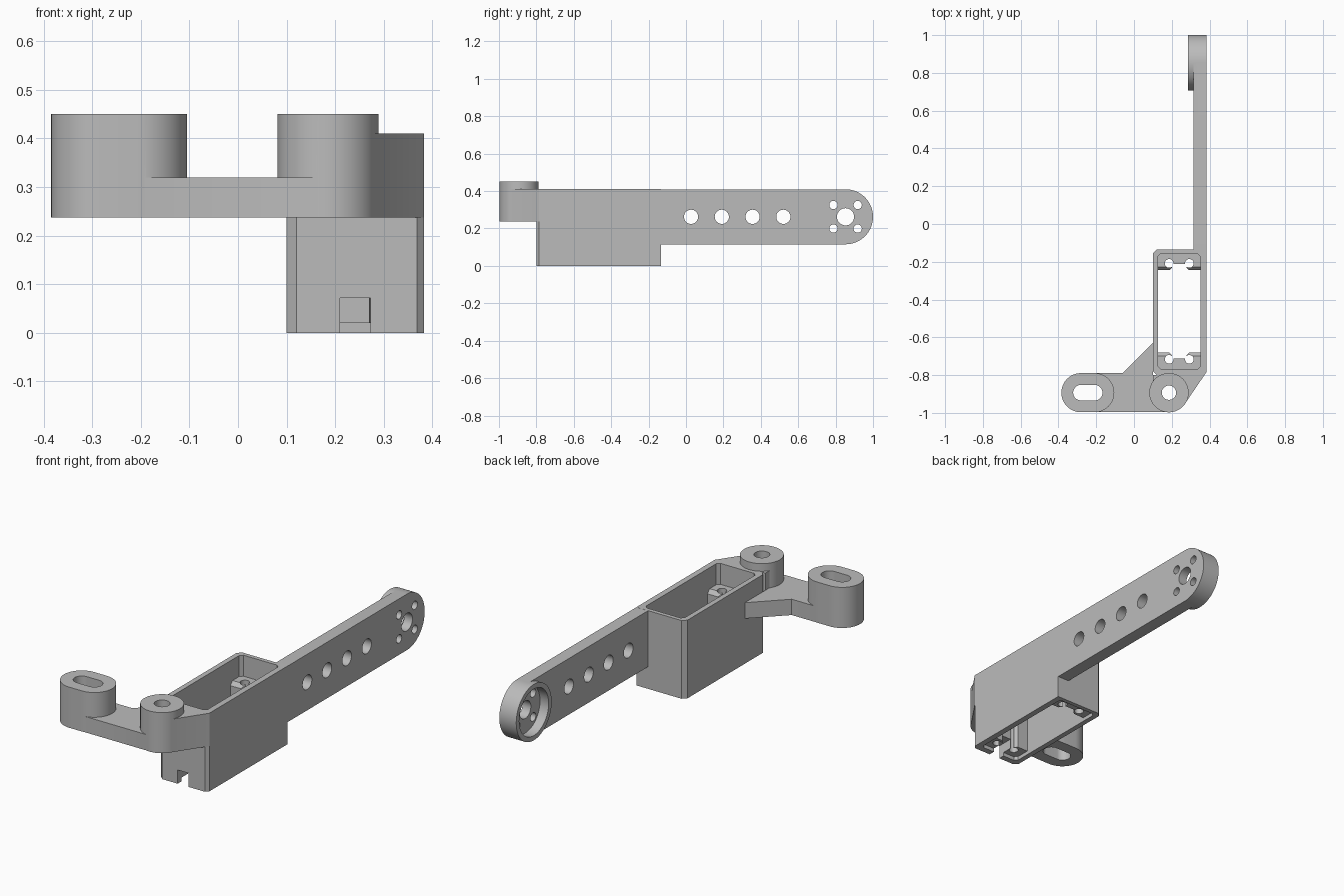
import bpy, bmesh
from math import cos, sin, pi, radians

cube = bpy.data.objects.get("Cube")
if cube:
    bpy.data.objects.remove(cube, do_unlink=True)

grey = bpy.data.materials.new("plain grey")
grey.use_nodes = True
grey.diffuse_color = (0.5, 0.5, 0.5, 1)
grey.node_tree.nodes["Principled BSDF"].inputs["Base Color"].default_value = (0.5, 0.5, 0.5, 1)


def prism(name, pts, lo, hi, axis="z"):
    """Extrude a closed outline: (x, y) along z, (y, z) along x, (x, z) along y."""
    place = {"z": lambda a, b, t: (a, b, t),
             "x": lambda a, b, t: (t, a, b),
             "y": lambda a, b, t: (a, t, b)}[axis]
    bm = bmesh.new()
    face = bm.faces.new([bm.verts.new(place(a, b, lo)) for a, b in pts])
    ext = bmesh.ops.extrude_face_region(bm, geom=[face])
    for v in ext["geom"]:
        if isinstance(v, bmesh.types.BMVert):
            v.co["xyz".index(axis)] = hi
    bmesh.ops.recalc_face_normals(bm, faces=bm.faces)
    mesh = bpy.data.meshes.new(name)
    bm.to_mesh(mesh)
    bm.free()
    mesh.materials.append(grey)
    ob = bpy.data.objects.new(name, mesh)
    bpy.context.collection.objects.link(ob)
    return ob


def arc(cx, cy, r, a0, a1, n=32):
    angles = [radians(a0 + (a1 - a0) * i / n) for i in range(n + 1)]
    return [(cx + r * cos(a), cy + r * sin(a)) for a in angles]


def circle(cx, cy, r, n=48):
    return arc(cx, cy, r, 0, 360, n)[:-1]


def stadium(x0, x1, cy, r):
    return arc(x0, cy, r, 90, 270) + arc(x1, cy, r, -90, 90)


def rect(x0, x1, y0, y1, c=0.0):
    """Rectangle with optional corner chamfers."""
    if not c:
        return [(x0, y0), (x1, y0), (x1, y1), (x0, y1)]
    return [(x0 + c, y0), (x1 - c, y0), (x1, y0 + c), (x1, y1 - c),
            (x1 - c, y1), (x0 + c, y1), (x0, y1 - c), (x0, y0 + c)]


def combine(ob, others, operation):
    """Apply a boolean with each helper and remove the helper."""
    for other in others:
        other.hide_render = True
        mod = ob.modifiers.new("bool", "BOOLEAN")
        mod.operation, mod.solver, mod.object = operation, "EXACT", other
        bpy.context.view_layer.objects.active = ob
        bpy.ops.object.modifier_apply(modifier=mod.name)
        bpy.data.objects.remove(other, do_unlink=True)


OUT, TOP = 0.383, 0.41          # outer face and top of the box and arm
PY, PZ, PR = 0.853, 0.2625, 0.147  # pivot end of the arm
FY = -0.893                     # centre line of the mounting feet
FZ = 0.237                      # underside of the mounting plate

# Long arm with rounded pivot end, raised rim and recess
arm = prism("arm", [(-0.135, PZ - PR), *arc(PY, PZ, PR, -90, 90), (-0.135, PZ + PR)],
            0.315, OUT, "x")
combine(arm, [prism("rim", circle(PY, PZ, PR, 64), 0.285, 0.35, "x")], "UNION")
cuts = [prism("recess", circle(PY, PZ, 0.122), 0.2, 0.335, "x")]
holes = [(PY, PZ, 0.046)]
holes += [(PY + 0.065 * i, PZ + 0.063 * j, 0.022) for i in (-1, 1) for j in (-1, 1)]
holes += [(0.027 + 0.1645 * i, PZ, 0.038) for i in range(4)]
cuts += [prism("hole", circle(y, z, r, 32), 0.2, 0.5, "x") for y, z, r in holes]
combine(arm, cuts, "DIFFERENCE")

# Open motor box, chamfered at its free vertical edges
box = prism("motor_box", [(0.12, -0.80), (0.368, -0.80), (OUT, -0.785), (OUT, -0.135),
                          (0.12, -0.135), (0.10, -0.155), (0.10, -0.78)], 0, TOP)
combine(box, [prism("cavity", rect(0.127, 0.352, -0.768, -0.157, 0.015), -0.1, 0.6),
              prism("cable_notch", rect(0.21, 0.273, -0.1, 0.072), -0.9, -0.7, "y")],
        "DIFFERENCE")

# Screw blocks at both ends of the box, each with a central channel and two holes
MID = -0.4625
for name, s in (("front_screw_block", -1), ("back_screw_block", 1)):
    wall, bridge, tip = (MID + s * d for d in (0.306, 0.25, 0.218))
    block = prism(name, [(wall, 0.02), (tip, 0.02), (tip, 0.28),
                         (tip + s * 0.018, 0.30), (wall, 0.30)], 0.127, 0.352, "x")
    far = MID + s * 0.15
    cuts = [prism("channel", [(0.202, bridge), (0.277, bridge), (0.277, tip + s * 0.014),
                              (0.291, tip), (0.291, far), (0.188, far), (0.188, tip),
                              (0.202, tip + s * 0.014)], -0.1, 0.5)]
    cuts += [prism("hole", circle(x, MID + s * 0.254, 0.023, 24), -0.1, 0.5)
             for x in (0.186, 0.293)]
    if s < 0:
        cuts.append(prism("notch", rect(0.21, 0.273, -0.1, 0.072), -0.9, -0.6, "y"))
    combine(block, cuts, "DIFFERENCE")

# Mounting plate with gusset, round foot and slotted foot
plate = prism("mounting_plate", [(-0.24, -0.995), (0.185, -0.995), (0.25, -0.97),
                                 (0.274, -0.945), (OUT, -0.785), (0.368, -0.80),
                                 (0.10, -0.80), (0.10, -0.63),
                                 (-0.06, -0.79), (-0.24, -0.79)], FZ, 0.32)
gusset = prism("gusset", [(0.10, -0.80), (0.10, FY), (0.185, FY), (0.274, -0.945),
                          (OUT, -0.785), (0.368, -0.80)], FZ, TOP)
round_foot = prism("round_foot", circle(0.185, FY, 0.104, 64), FZ, 0.45)
slot_foot = prism("slot_foot", stadium(-0.281, -0.208, FY, 0.1035), FZ, 0.45)
combine(plate, [gusset, round_foot, slot_foot], "UNION")
combine(plate, [prism("bolt_hole", circle(0.185, FY, 0.038, 32), 0, 0.6),
                prism("bolt_slot", stadium(-0.281, -0.208, FY, 0.041), 0, 0.6)],
        "DIFFERENCE")

# Smooth round walls, keep edges sharp
bpy.ops.object.select_all(action="DESELECT")
for ob in [o for o in bpy.context.scene.objects if o.type == "MESH"]:
    ob.select_set(True)
    bpy.context.view_layer.objects.active = ob
    bpy.ops.object.shade_smooth_by_angle(angle=radians(30))
    ob.select_set(False)
